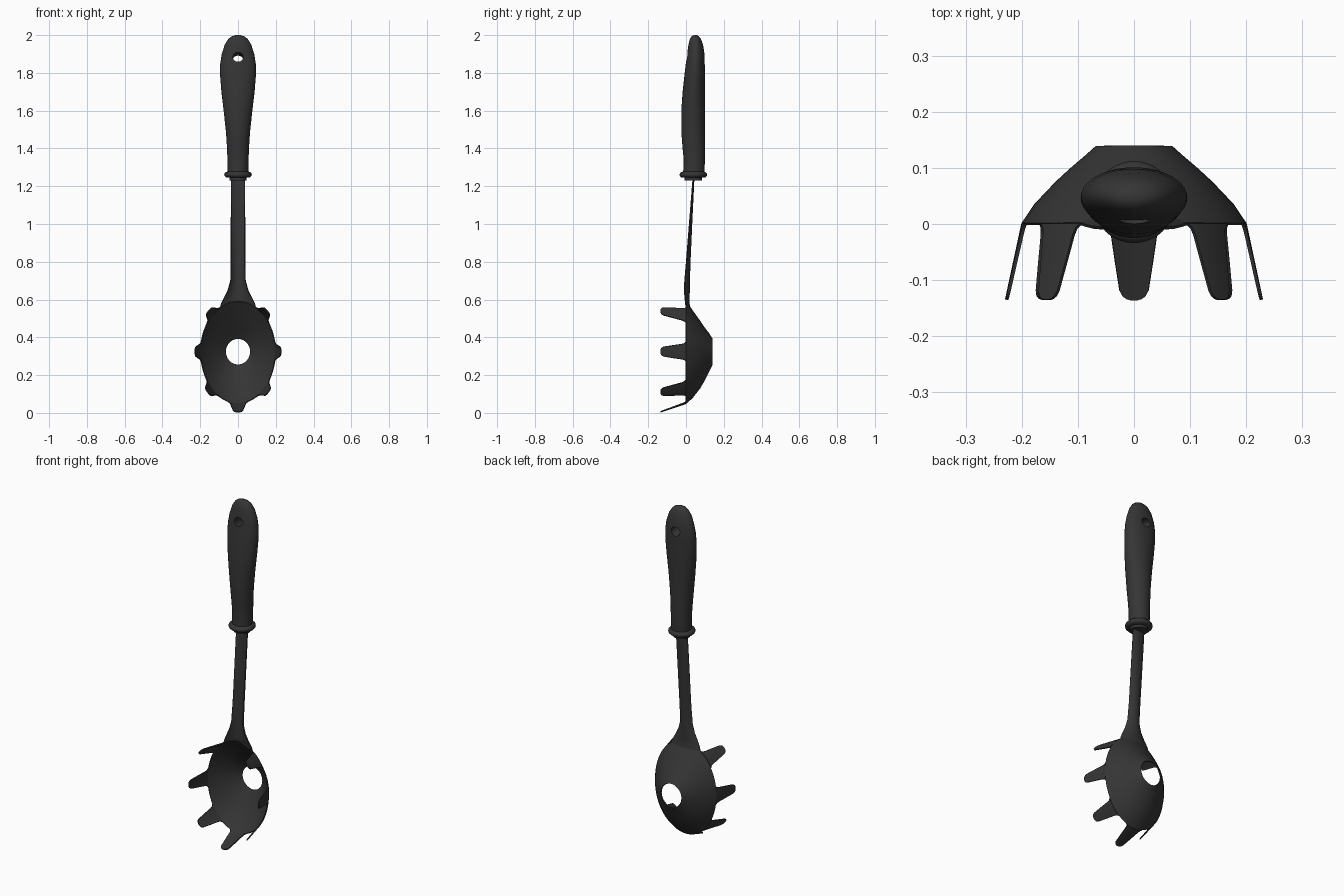
import bpy, bmesh
from math import sin, cos, pi, radians, hypot
from mathutils import Vector

cube = bpy.data.objects.get("Cube")
if cube:
    bpy.data.objects.remove(cube, do_unlink=True)

black = bpy.data.materials.new("black_nylon")
black.use_nodes = True
black.diffuse_color = (0.035, 0.035, 0.035, 1)
black.node_tree.nodes["Principled BSDF"].inputs["Base Color"].default_value = (0.035, 0.035, 0.035, 1)


def add_grid(bm, rows, closed=False, caps=False):
    """Skin a list of equally long point rows with quads."""
    vs = [[bm.verts.new(p) for p in row] for row in rows]
    n = len(rows[0])
    for a, b in zip(vs, vs[1:]):
        for i in range(n if closed else n - 1):
            j = (i + 1) % n
            bm.faces.new((a[i], a[j], b[j], b[i]))
    if caps:
        bm.faces.new(vs[0][::-1])
        bm.faces.new(vs[-1])


def finish(bm, name, thickness=0, cutter=None, angle=40):
    bmesh.ops.recalc_face_normals(bm, faces=bm.faces)
    mesh = bpy.data.meshes.new(name)
    bm.to_mesh(mesh)
    bm.free()
    mesh.materials.append(black)
    ob = bpy.data.objects.new(name, mesh)
    bpy.context.collection.objects.link(ob)
    bpy.ops.object.select_all(action='DESELECT')
    ob.select_set(True)
    bpy.context.view_layer.objects.active = ob
    if thickness:
        mod = ob.modifiers.new("Sheet", 'SOLIDIFY')
        mod.thickness = thickness
        mod.offset = 0
        bpy.ops.object.modifier_apply(modifier=mod.name)
    if cutter:
        mod = ob.modifiers.new("Hole", 'BOOLEAN')
        mod.object = cutter
        mod.solver = 'EXACT'
        bpy.ops.object.modifier_apply(modifier=mod.name)
        bpy.data.objects.remove(cutter, do_unlink=True)
    bpy.ops.object.shade_smooth_by_angle(angle=radians(angle))
    return ob


def ellipse(rx, y0, y1, z, n=40):
    """Horizontal ring between a front and a back depth."""
    mid, ry = (y0 + y1) / 2, (y1 - y0) / 2
    return [(rx * cos(2 * pi * i / n), mid + ry * sin(2 * pi * i / n), z) for i in range(n)]


# Bowl: rings from the drain hole out to the rim
CZ = 0.325


def bowl_point(t, rx, up, down, y):
    return Vector((rx * cos(t), y, CZ + (up if sin(t) > 0 else down) * sin(t)))


RIM = (0.198, 0.265, 0.275, 0)
RINGS = [(0.066, 0.068, 0.07, 0.137), (0.085, 0.095, 0.105, 0.12), (0.112, 0.125, 0.152, 0.097),
         (0.138, 0.16, 0.193, 0.073), (0.175, 0.215, 0.243, 0.034), RIM]
bm = bmesh.new()
add_grid(bm, [[bowl_point(2 * pi * i / 64, *r) for i in range(64)] for r in RINGS], closed=True)
finish(bm, "bowl", 0.006)

# Tines: tapering round-ended plates that follow the rim curve
TAPER = [(0, 0.054), (0.06, 0.045), (0.15, 0.041), (0.5, 0.034), (0.88, 0.026),
         (0.95, 0.021), (0.985, 0.014), (1, 0.007)]


def tine(name, degrees, flare):
    t = radians(degrees)
    semi = RIM[1] if t > 0 else RIM[2]
    speed = hypot(RIM[0] * sin(t), semi * cos(t))
    out = Vector((cos(t) / RIM[0], 0, sin(t) / semi)).normalized() * flare
    rows = []
    for s, half in TAPER:
        shift = out * s + Vector((0, -0.135 * s, 0))
        rows.append([bowl_point(t + k / 4 * half / speed, *RIM) + shift for k in range(-4, 5)])
    bm = bmesh.new()
    add_grid(bm, rows)
    finish(bm, name, 0.006)


for label, deg in (("upper", 48), ("middle", 0), ("lower", -46)):
    tine("left_%s_tine" % label, deg, 0.029)
    tine("right_%s_tine" % label, 180 - deg, 0.029)
tine("bottom_tine", -90, 0.045)

# Stem: shallow channel flaring into the bowl (z, half width, edge y, centre y)
STEM = [(0.56, 0.094, 0, 0.02), (0.58, 0.088, -0.002, 0.015), (0.61, 0.073, -0.006, 0.015),
        (0.65, 0.053, -0.008, 0.018), (0.7, 0.039, -0.007, 0.018), (0.8, 0.037, 0.002, 0.021),
        (1.0, 0.037, 0.018, 0.03), (1.25, 0.037, 0.038, 0.042)]
bm = bmesh.new()
add_grid(bm, [[(w * k / 4, c + (e - c) * (k / 4) ** 2, z) for k in range(-4, 5)]
              for z, w, e, c in STEM])
finish(bm, "stem", 0.006)

# Collar: stepped round ring under the grip (radius, z)
COLLAR = [(0.046, 1.23), (0.046, 1.245), (0.064, 1.247), (0.071, 1.254), (0.073, 1.261),
          (0.071, 1.268), (0.064, 1.275), (0.05, 1.279)]
bm = bmesh.new()
add_grid(bm, [ellipse(r, 0.039 - r, 0.039 + r, z) for r, z in COLLAR], closed=True, caps=True)
finish(bm, "collar")

# Hanging hole cutter, sloping slightly down towards the back
bm = bmesh.new()
add_grid(bm, [[(0.028 * cos(2 * pi * i / 24), y, 1.885 - y * 0.2 + 0.026 * sin(2 * pi * i / 24))
               for i in range(24)] for y in (-0.2, 0.3)], closed=True, caps=True)
hole = finish(bm, "hole_cutter")
hole.hide_render = True

# Grip: elliptical loft (half width, front y, back y, z)
GRIP = [(0.055, -0.015, 0.098, 1.275), (0.056, -0.012, 0.1, 1.34), (0.058, -0.018, 0.1, 1.4),
        (0.064, -0.025, 0.1, 1.49), (0.076, -0.025, 0.1, 1.6), (0.088, -0.018, 0.1, 1.7),
        (0.095, -0.008, 0.101, 1.79), (0.094, -0.001, 0.1, 1.85), (0.086, 0.006, 0.098, 1.9),
        (0.07, 0.013, 0.09, 1.95), (0.051, 0.021, 0.079, 1.98), (0.033, 0.03, 0.068, 1.994),
        (0.014, 0.04, 0.056, 2.0)]
bm = bmesh.new()
add_grid(bm, [ellipse(*g) for g in GRIP], closed=True, caps=True)
finish(bm, "grip", cutter=hole)
